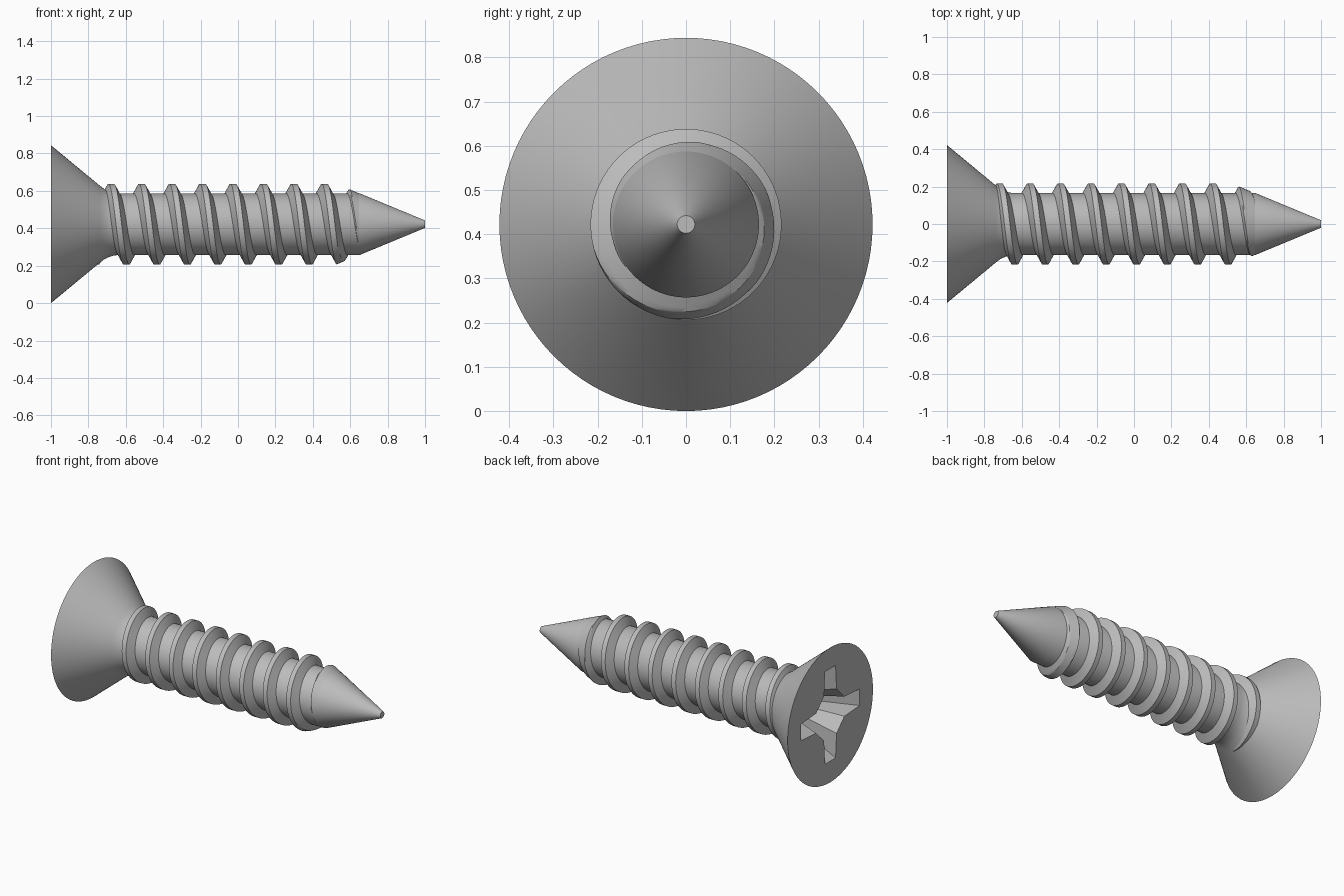
import bpy, bmesh, math

AXIS_Z = 0.422
SHAFT_R, CREST_R, PITCH = 0.165, 0.216, 0.1629

if "Cube" in bpy.data.objects:
    bpy.data.objects.remove(bpy.data.objects["Cube"])

steel = bpy.data.materials.new("grey steel")
steel.use_nodes = True
grey = (0.5, 0.5, 0.5, 1)
steel.diffuse_color = grey
steel.node_tree.nodes["Principled BSDF"].inputs["Base Color"].default_value = grey


def loft(name, rings, closed_rings=True):
    """Skin a list of equal-length point rings and cap both ends."""
    bm = bmesh.new()
    loops = [[bm.verts.new(p) for p in ring] for ring in rings]
    n = len(loops[0])
    for a, b in zip(loops, loops[1:]):
        for i in range(n):
            j = (i + 1) % n
            bm.faces.new((a[i], a[j], b[j], b[i]))
    bm.faces.new(loops[0])
    bm.faces.new(loops[-1])
    bmesh.ops.recalc_face_normals(bm, faces=bm.faces)
    mesh = bpy.data.meshes.new(name)
    bm.to_mesh(mesh)
    bm.free()
    mesh.materials.append(steel)
    obj = bpy.data.objects.new(name, mesh)
    bpy.context.collection.objects.link(obj)
    return obj


def select(obj):
    bpy.ops.object.select_all(action='DESELECT')
    obj.select_set(True)
    bpy.context.view_layer.objects.active = obj


def around(x, r, a):
    """Point at angle a from the top, turning toward the front."""
    return (x, -r * math.sin(a), AXIS_Z + r * math.cos(a))


# Countersunk head, shank and pointed tip as one turned body
SIDES = 96
profile = [(-1, 0.422), (-0.74, 0.207), (-0.715, 0.188), (-0.69, 0.176),
           (-0.665, 0.168), (-0.64, SHAFT_R), (0.65, SHAFT_R), (1, 0.02)]
body = loft("screw_body", [[around(x, r, math.tau * i / SIDES) for i in range(SIDES)]
                           for x, r in profile])

# Cross-shaped drive recess, tapering inward
quarter = [(0.29, -0.052), (0.29, 0.052), (0.14, 0.062), (0.062, 0.14)]


def cross(x, scale):
    ring = []
    for k in range(4):
        c, s = round(math.cos(k * math.pi / 2)), round(math.sin(k * math.pi / 2))
        ring += [(x, scale * (c * u - s * v), AXIS_Z + scale * (s * u + c * v))
                 for u, v in quarter]
    return ring


cutter = loft("recess_cutter", [cross(-1.02, 1.04), cross(-0.76, 0.5)])
cutter.hide_render = True
cut = body.modifiers.new("recess", 'BOOLEAN')
cut.operation, cut.object, cut.solver = 'DIFFERENCE', cutter, 'EXACT'
select(body)
bpy.ops.object.modifier_apply(modifier=cut.name)
bpy.data.objects.remove(cutter)

# Helical thread with trapezoid section, trimmed by the cone of the tip
FLANK = 6
section = [(-0.045 + 0.03 * t / FLANK, t / FLANK) for t in range(FLANK + 1)]
section += [(0, 1)] + [(-x, h) for x, h in reversed(section)]
ROOT_R = SHAFT_R - 0.005


def thread_ring(a):
    mid = -0.678 + PITCH * a / math.tau
    ring = []
    for dx, h in section:
        x = mid + dx
        cone = 0.02 + (1 - x) * (SHAFT_R - 0.02) / 0.35
        ring.append(around(x, min(ROOT_R + h * (CREST_R - ROOT_R), cone - 0.001), a))
    return ring


STEPS = 72
start, end = int(-0.6 * STEPS), int(8.35 * STEPS)
thread = loft("thread", [thread_ring(math.tau * i / STEPS) for i in range(start, end + 1)])

for obj in (body, thread):
    select(obj)
    bpy.ops.object.shade_smooth_by_angle(angle=math.radians(25))
